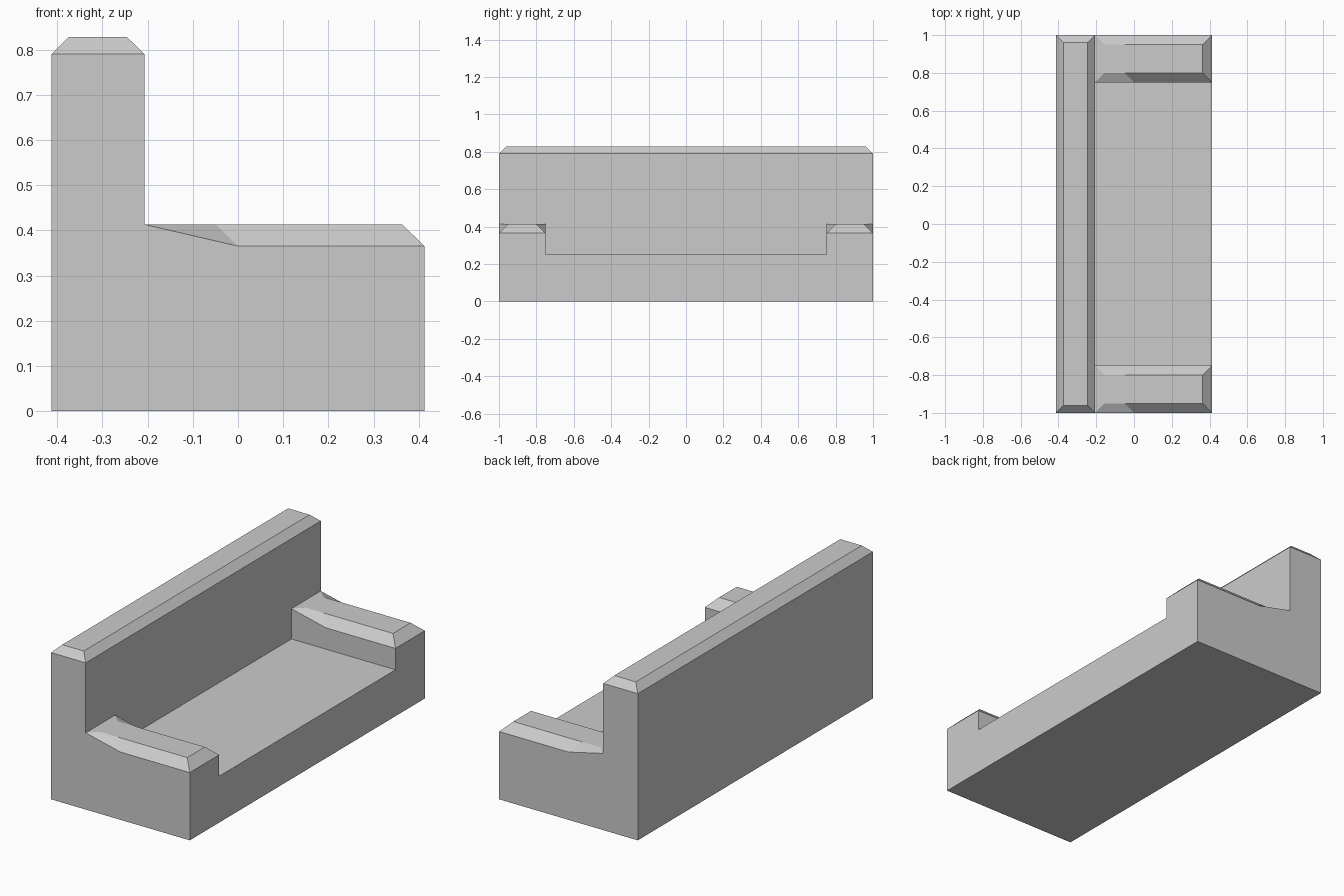
import bpy, bmesh
from mathutils import Vector

if "Cube" in bpy.data.objects:
    bpy.data.objects.remove(bpy.data.objects["Cube"])

W = 0.413                       # half depth of the sofa
BX = -0.207                     # front plane of the backrest
ARM_Y = 0.75                    # inner side of the armrest
SEAT, ARM_LOW, ARM_TOP = 0.25, 0.365, 0.413
BACK_LOW, BACK_TOP = 0.79, 0.828

bm = bmesh.new()


def face(points):
    bm.faces.new([bm.verts.new(p) for p in points])


def panel(axis, value, outline):
    """Flat panel lying across one axis, outlined in the other two."""
    pts = []
    for a, b in outline:
        p = [a, b]
        p.insert(axis, value)
        pts.append(p)
    face(pts)


def padded_top(lower, upper, closed=True):
    """Chamfered cushion top: sloped ring plus a flat cap."""
    n = len(lower)
    start = 0 if closed else 1
    for i in range(start, n):
        face([lower[i - 1], lower[i], upper[i], upper[i - 1]])
    face(upper)


# Sofa half: underside, rear, end, front and seat
panel(2, 0, [(-W, 0), (W, 0), (W, 1), (-W, 1)])
panel(0, -W, [(0, 0), (1, 0), (1, BACK_LOW), (0, BACK_LOW)])
panel(1, 1, [(-W, 0), (W, 0), (W, ARM_LOW), (0, ARM_LOW), (BX, ARM_TOP),
             (BX, BACK_LOW), (-W, BACK_LOW)])
panel(0, W, [(0, 0), (1, 0), (1, ARM_LOW), (ARM_Y, ARM_LOW), (ARM_Y, SEAT), (0, SEAT)])
panel(2, SEAT, [(BX, 0), (W, 0), (W, ARM_Y), (BX, ARM_Y)])

# Inner side of the armrest and front of the backrest
panel(1, ARM_Y, [(BX, SEAT), (W, SEAT), (W, ARM_LOW), (0, ARM_LOW), (BX, ARM_TOP)])
panel(0, BX, [(0, SEAT), (ARM_Y, SEAT), (ARM_Y, ARM_TOP), (1, ARM_TOP),
              (1, BACK_LOW), (0, BACK_LOW)])

# Armrest top, with its chamfer fading out toward the backrest
c = 0.05
rim = [(BX, ARM_TOP), (0, ARM_LOW), (W, ARM_LOW)]
cap_x = [BX + c, -c, W - c]
lower = [(x, ARM_Y, z) for x, z in rim] + [(x, 1, z) for x, z in reversed(rim)]
upper = ([(x, ARM_Y + c, ARM_TOP) for x in cap_x]
         + [(x, 1 - c, ARM_TOP) for x in reversed(cap_x)])
padded_top(lower, upper)

# Backrest top, open at the middle of the sofa
c = 0.039
padded_top([(BX, 0, BACK_LOW), (BX, 1, BACK_LOW), (-W, 1, BACK_LOW), (-W, 0, BACK_LOW)],
           [(BX - c, 0, BACK_TOP), (BX - c, 1 - c, BACK_TOP),
            (-W + c, 1 - c, BACK_TOP), (-W + c, 0, BACK_TOP)], closed=False)

# Mirror to the other half, weld, and clear the flat seams
for f in list(bm.faces):
    face([v.co * Vector((1, -1, 1)) for v in f.verts])
bmesh.ops.remove_doubles(bm, verts=bm.verts, dist=0.0005)
bmesh.ops.dissolve_limit(bm, angle_limit=0.002, verts=bm.verts, edges=bm.edges)
bmesh.ops.recalc_face_normals(bm, faces=bm.faces)

mesh = bpy.data.meshes.new("sofa_body")
bm.to_mesh(mesh)
bm.free()
bpy.context.collection.objects.link(bpy.data.objects.new("sofa_body", mesh))
